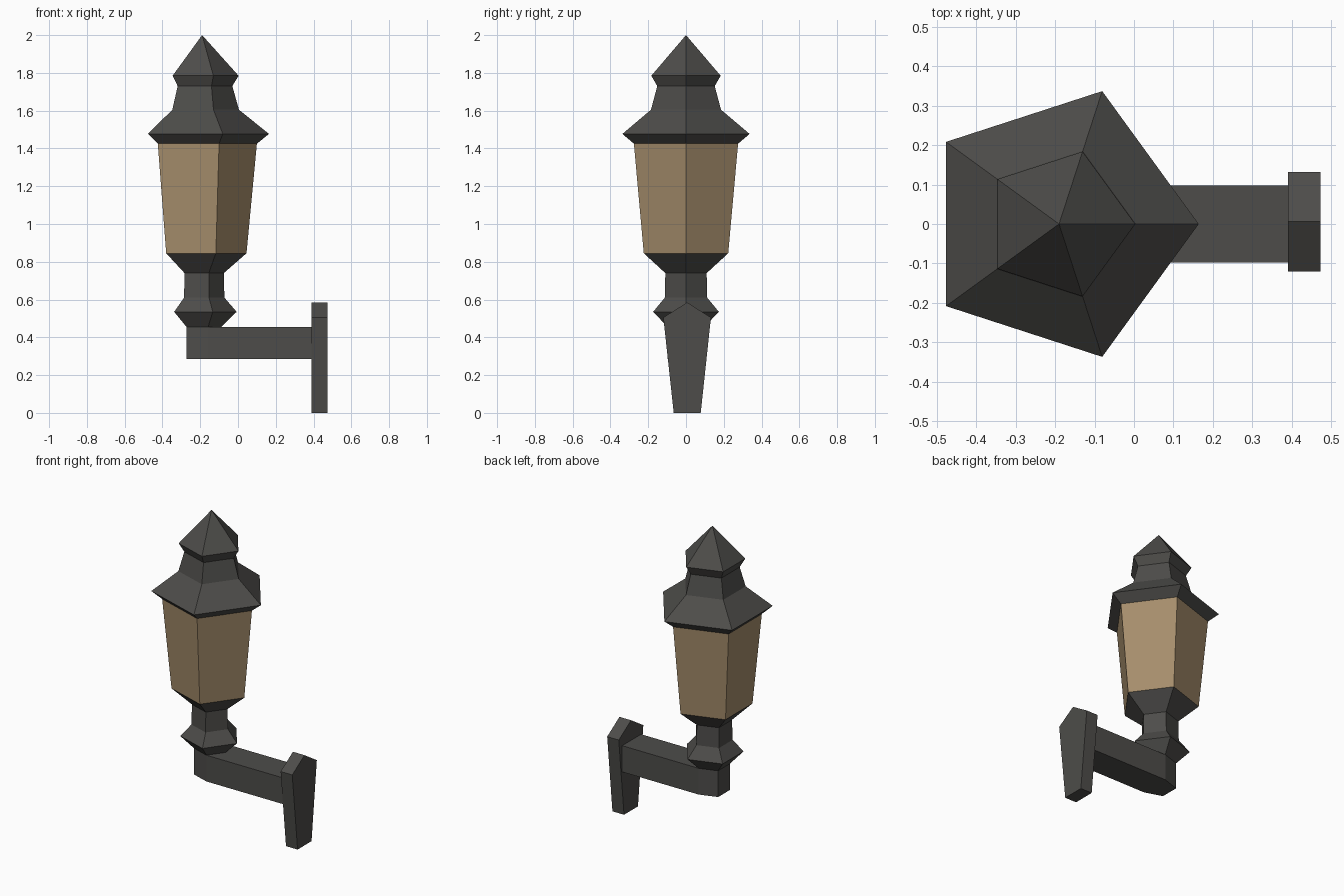
import bpy, bmesh
from math import cos, sin, radians

if "Cube" in bpy.data.objects:
    bpy.data.objects.remove(bpy.data.objects["Cube"])

CX = -0.19   # lantern axis
SIDES = 5


def material(name, rgb):
    m = bpy.data.materials.new(name)
    m.diffuse_color = (*rgb, 1)
    m.use_nodes = True
    m.node_tree.nodes["Principled BSDF"].inputs["Base Color"].default_value = m.diffuse_color
    return m


IRON = material("dark_iron", (0.075, 0.073, 0.068))
GLASS = material("amber_glass", (0.38, 0.27, 0.15))


def finish(bm, name, mat):
    mesh = bpy.data.meshes.new(name)
    bm.to_mesh(mesh)
    bm.free()
    mesh.materials.append(mat)
    ob = bpy.data.objects.new(name, mesh)
    bpy.context.collection.objects.link(ob)
    return ob


def corner(r, i):
    a = radians(72 * i)
    return CX + r * cos(a), r * sin(a)


def turned(profile):
    """Five-sided shell through (radius, z) rings, listed bottom to top."""
    bm = bmesh.new()
    rings = []
    for r, z in profile:
        if r == 0:
            rings.append([bm.verts.new((CX, 0, z))] * SIDES)
        else:
            rings.append([bm.verts.new((*corner(r, i), z)) for i in range(SIDES)])
    for low, high in zip(rings, rings[1:]):
        for i in range(SIDES):
            j = (i + 1) % SIDES
            quad = [low[i], low[j], high[j], high[i]]
            bm.faces.new(list(dict.fromkeys(quad)))
    return bm


def prism(points, offset, name):
    """Flat outline pushed along an offset into a closed solid."""
    bm = bmesh.new()
    face = bm.faces.new([bm.verts.new(p) for p in points])
    out = bmesh.ops.extrude_face_region(bm, geom=[face], use_keep_orig=True)
    moved = [v for v in out["geom"] if isinstance(v, bmesh.types.BMVert)]
    bmesh.ops.translate(bm, verts=moved, vec=offset)
    bmesh.ops.recalc_face_normals(bm, faces=bm.faces[:])
    return finish(bm, name, IRON)


# Stem with collar, flaring into the lantern floor
finish(turned([(0.102, 0.455), (0.183, 0.535), (0.118, 0.61),
               (0.115, 0.74), (0.235, 0.845)]), "stem", IRON)

# Lantern frame and the panes set flush within it
frame = turned([(0.235, 0.845), (0.29, 1.425)])
walls = frame.faces[:]
bmesh.ops.inset_individual(frame, faces=walls, thickness=0.034, depth=0)
panes = bmesh.new()
for f in walls:
    panes.faces.new([panes.verts.new(v.co) for v in f.verts])
bmesh.ops.delete(frame, geom=walls, context='FACES_ONLY')
finish(frame, "lantern_frame", IRON)
finish(panes, "glass_panes", GLASS)

# Roof with wide eaves, neck and pointed cap
finish(turned([(0.29, 1.425), (0.354, 1.477), (0.195, 1.605),
               (0.16, 1.73), (0.193, 1.785), (0, 2.0)]), "roof", IRON)

# Arm: its free end follows the stem's pentagon
end = [corner(0.102, i) for i in (1, 2, 3, 4)]
arm_plan = [(0.40, 0.097)] + end + [(0.40, -0.097)]
prism([(x, y, 0.285) for x, y in arm_plan], (0, 0, 0.17), "arm")

# Tapered wall plate with a peaked top
plate = [(-0.065, 0), (0.078, 0), (0.132, 0.505), (0.006, 0.585), (-0.12, 0.505)]
prism([(0.39, y, z) for y, z in plate], (0.083, 0, 0), "wall_plate")
